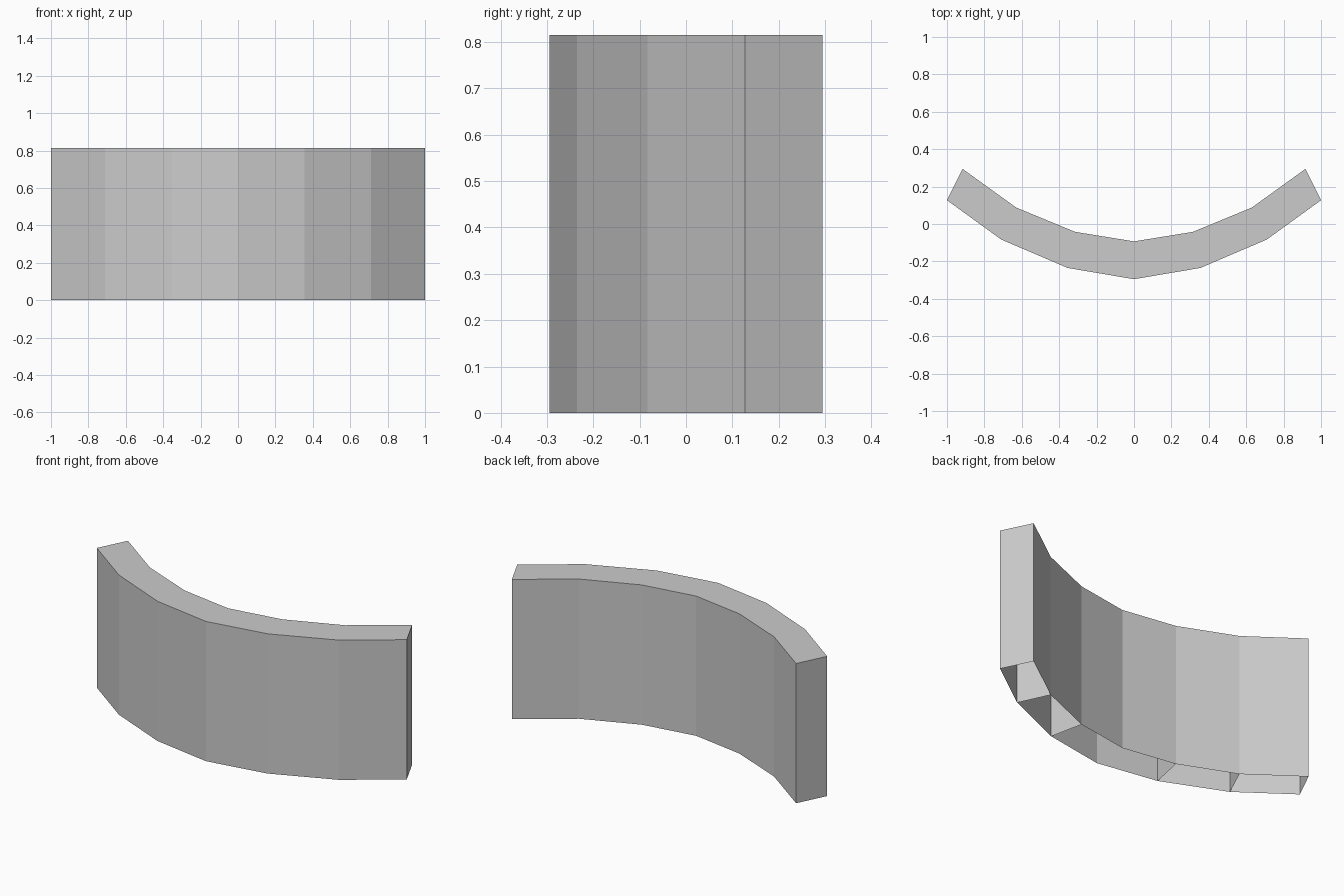
import bpy, bmesh

if "Cube" in bpy.data.objects:
    bpy.data.objects.remove(bpy.data.objects["Cube"])

HEIGHT = 0.815

# Half plan outline from centre to end; the other half is mirrored
outer_half = [(0, -0.295), (0.355, -0.235), (0.71, -0.083), (1.0, 0.127)]
inner_half = [(0, -0.093), (0.315, -0.042), (0.63, 0.088), (0.917, 0.295)]


def mirrored(half):
    return [(-x, y) for x, y in reversed(half[1:])] + half


def make_object(name, bm):
    mesh = bpy.data.meshes.new(name)
    bm.to_mesh(mesh)
    bm.free()
    obj = bpy.data.objects.new(name, mesh)
    bpy.context.collection.objects.link(obj)
    return obj


# Curved hollow shell, closed on top and open underneath
outer, inner = mirrored(outer_half), mirrored(inner_half)
outline = outer + inner[::-1]
bm = bmesh.new()
low = [bm.verts.new((x, y, 0)) for x, y in outline]
high = [bm.verts.new((x, y, HEIGHT)) for x, y in outline]
n = len(outline)
for i in range(n):
    j = (i + 1) % n
    bm.faces.new((low[i], low[j], high[j], high[i]))
for i in range(len(outer) - 1):
    bm.faces.new((high[i], high[i + 1], high[n - 2 - i], high[n - 1 - i]))
make_object("curved_shell", bm)

# Thin internal partitions at the bends, none in the middle
bm = bmesh.new()
for i in (1, 2, 4, 5):
    (ax, ay), (bx, by) = outer[i], inner[i]
    bm.faces.new([bm.verts.new(p) for p in (
        (ax, ay, 0), (bx, by, 0), (bx, by, HEIGHT), (ax, ay, HEIGHT))])
make_object("inner_partitions", bm)
